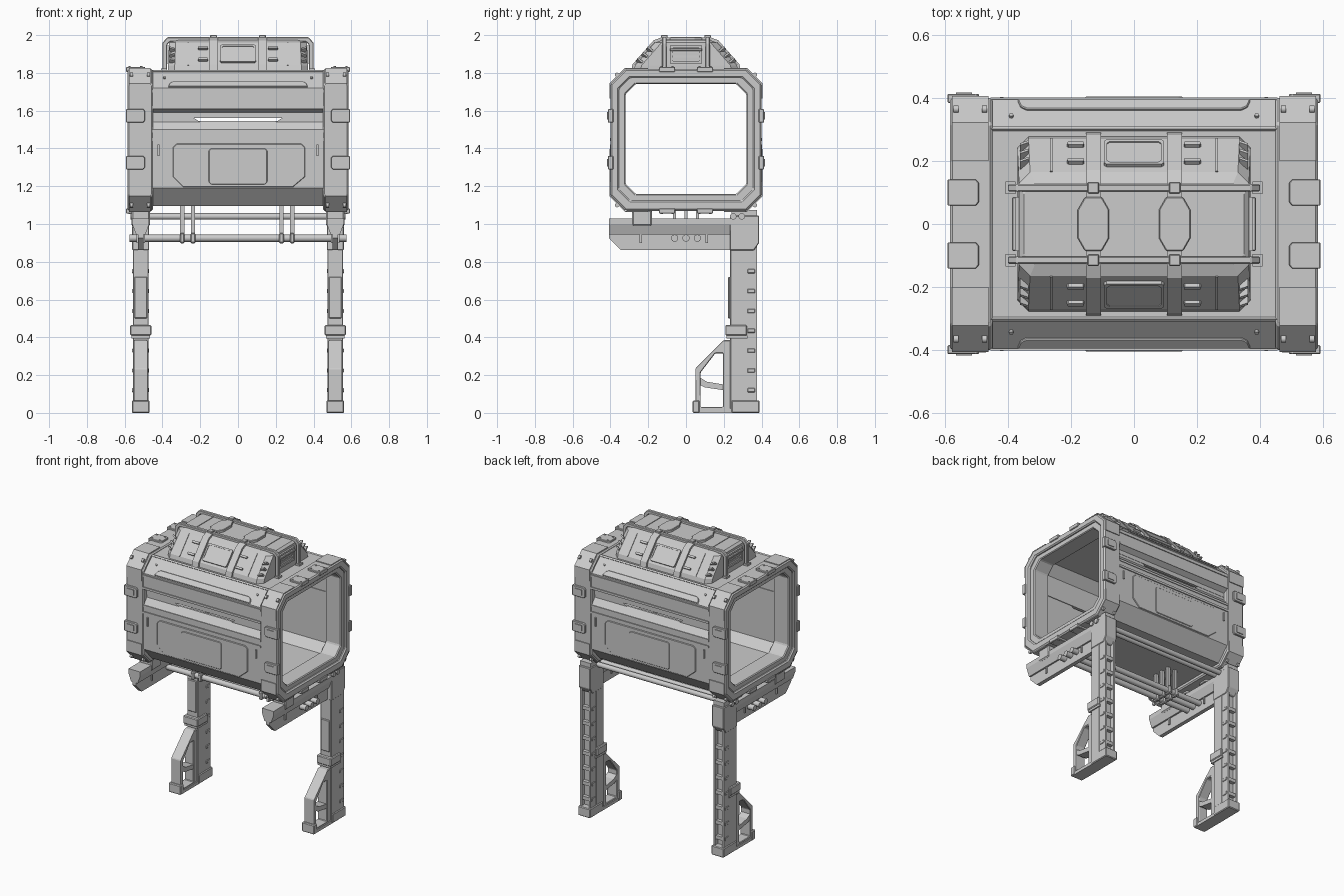
import bpy, bmesh
from math import cos, sin, pi, atan2
from mathutils import Matrix, Vector

I = Matrix.Identity(4)

def loft(name, rings, closed=False, mat=I, smooth=False, bevel=0):
    """Skin a list of equal-length point rings; cap the ends unless closed."""
    bm = bmesh.new()
    vs = [[bm.verts.new(mat @ Vector(p)) for p in r] for r in rings]
    n = len(vs[0])
    for i in range(len(vs) if closed else len(vs) - 1):
        a, b = vs[i], vs[(i + 1) % len(vs)]
        for j in range(n):
            f = bm.faces.new((a[j], a[(j + 1) % n], b[(j + 1) % n], b[j]))
            f.smooth = smooth
    if not closed:
        bm.faces.new(vs[0][::-1])
        bm.faces.new(vs[-1])
    bmesh.ops.recalc_face_normals(bm, faces=bm.faces)
    me = bpy.data.meshes.new(name)
    bm.to_mesh(me)
    bm.free()
    ob = bpy.data.objects.new(name, me)
    bpy.context.collection.objects.link(ob)
    if bevel:
        m = ob.modifiers.new("bevel", 'BEVEL')
        m.width, m.segments, m.limit_method = bevel, 1, 'ANGLE'
    return ob

def at(pts, axis, d):
    return [{'X': (d, u, v), 'Y': (u, d, v), 'Z': (u, v, d)}[axis] for u, v in pts]

def prism(name, pts, axis, a, b, **k):
    return loft(name, [at(pts, axis, a), at(pts, axis, b)], **k)

def tube(name, outer, inner, axis, a, b, **k):
    return loft(name, [at(outer, axis, a), at(outer, axis, b), at(inner, axis, b), at(inner, axis, a)], closed=True, **k)

def rect(u0, u1, v0, v1):
    return [(u0, v0), (u1, v0), (u1, v1), (u0, v1)]

def octa(hu, hv, c, cu=0, cv=0):
    q = [(hu, hv - c), (hu - c, hv), (c - hu, hv), (-hu, hv - c),
         (-hu, c - hv), (c - hu, -hv), (hu - c, -hv), (hu, c - hv)]
    return [(u + cu, v + cv) for u, v in q]

def box(name, x0, x1, y0, y1, z0, z1, **k):
    return prism(name, rect(x0, x1, y0, y1), 'Z', z0, z1, **k)

def rod(name, axis, u, v, r, a, b, n=16, **k):
    pts = [(u + r * cos(2 * pi * i / n), v + r * sin(2 * pi * i / n)) for i in range(n)]
    return prism(name, pts, axis, a, b, smooth=True, **k)

def face_mat(y, z, ang, back):
    """Local frame on a front surface (x across, y up the face, z outward), or its back twin."""
    return Matrix.Rotation(pi if back else 0, 4, 'Z') @ Matrix.Translation((0, -y, z)) @ Matrix.Rotation(ang, 4, 'X')

def mirror(pts):
    return pts + [(-u, v) for u, v in pts[::-1]]

# pod shell: upper and lower halves separated by a viewing slit
prism("shell_upper", mirror([(.345, 1.56), (.345, 1.71), (.29, 1.775)]) [:3] +
      [(-.29, 1.775), (-.345, 1.71), (-.345, 1.56), (-.365, 1.56), (-.365, 1.59), (-.395, 1.61), (-.395, 1.72), (-.30, 1.81),
       (.30, 1.81), (.395, 1.72), (.395, 1.61), (.365, 1.59), (.365, 1.56)], 'X', -.46, .46)
prism("shell_lower", [(.345, 1.545), (.345, 1.19), (.29, 1.135), (-.29, 1.135), (-.345, 1.19), (-.345, 1.545),
      (-.36, 1.545), (-.395, 1.50), (-.395, 1.19), (-.31, 1.095), (.31, 1.095), (.395, 1.19), (.395, 1.50), (.36, 1.545)], 'X', -.46, .46)

for back in (0, 1):
    wall = face_mat(.395, 0, pi / 2, back)
    roof = face_mat(.395, 1.72, atan2(.09, .095), back)
    # wall panels, ledges and slit fillers
    hatch = [(-.345, 1.25), (-.29, 1.195), (.29, 1.195), (.355, 1.25), (.355, 1.405), (.335, 1.425), (-.325, 1.425), (-.345, 1.405)]
    prism("wall_hatch", hatch, 'Z', -.01, .006, mat=wall, bevel=.003)
    prism("hatch_inset", octa(.155, .095, .012, 0, 1.305), 'Z', 0, .010, mat=wall, bevel=.003)
    for z0, z1, t in ((1.44, 1.455, .007), (1.485, 1.50, .005), (1.61, 1.625, .006), (1.695, 1.71, .006)):
        prism("wall_ledge", rect(-.455, .455, z0, z1), 'Z', -.01, t, mat=wall)
    for s in (-1, 1):
        prism("slit_filler", [(s * .20, 1.54), (s * .455, 1.54), (s * .455, 1.565), (s * .24, 1.565)], 'Z', -.045, -.032, mat=wall)
        prism("wall_latch", rect(s * .415, s * .425, 1.36, 1.42), 'Z', 0, .008, mat=wall)
        rod("roof_bolt", 'Z', s * .39, .075, .007, 0, .01, 8, mat=roof)
    # sloped roof plate and roof edge ridge
    prism("roof_plate", [(-.37, .005), (.37, .005), (.36, .035), (.34, .048), (-.34, .048), (-.36, .035)], 'Z', -.01, .008, mat=roof, bevel=.003)
    prism("roof_ridge", rect(-.455, .455, .122, .134), 'Z', -.01, .006, mat=roof)

# end frames
for s in (-1, 1):
    outer, mid, hole = octa(.40, .375, .08, 0, 1.445), octa(.355, .325, .06, 0, 1.45), octa(.32, .292, .055, 0, 1.45)
    tube("end_frame", outer, mid, 'X', s * .45, s * .585, bevel=.008)
    tube("opening_rim", octa(.36, .33, .06, 0, 1.45), hole, 'X', s * .45, s * .57, bevel=.006)
    for sy in (-1, 1):
        for sz in (-1, 1):
            # raised corner covers
            cap = [(.20, .375), (.20, .381), (.323, .381), (.406, .298), (.406, .22), (.40, .22), (.40, .295), (.32, .375)]
            prism("corner_cover", [(sy * u, 1.445 + sz * v) for u, v in cap], 'X', s * .462, s * .578)
            for x in (.475, .565):
                rod("corner_bolt", 'X', sy * .365, 1.445 + sz * .345, .012, s * x - .008, s * x + .008, 8)
        # clamps on top, bottom and walls
        for z, d in ((1.805, 1), (1.083, -1)):
            y = sy * .10
            prism("frame_clamp", [(s * .492, y - .03), (s * .502, y - .042), (s * .592, y - .042), (s * .592, y + .042), (s * .502, y + .042), (s * .492, y + .03)],
                  'Z', z, z + d * .027, bevel=.003)
            for dx in (.512, .575):
                for dy in (-.028, .028):
                    rod("clamp_bolt", 'Z', s * dx, y + dy, .006, z, z + d * .031, 8)
        for z in (1.325, 1.573):
            prism("wall_clamp", [(s * .492, z - .025), (s * .502, z - .036), (s * .592, z - .036), (s * .592, z + .036), (s * .502, z + .036), (s * .492, z + .025)],
                  'Y', sy * .385, sy * .413, bevel=.003)
            box("clamp_boss", s * .515, s * .565, sy * .41, sy * .418, z - .02, z + .02)

# roof equipment case
prof = [(.37, .28, 1.80), (.37, .27, 1.84), (.365, .165, 1.96), (.35, .13, 1.973)]
loft("roof_case", [at(octa(x, y, .035), 'Z', z) for x, y, z in prof])
for back in (0, 1):
    slope = face_mat(.27, 1.84, atan2(.12, .105), back)
    prism("case_panel", octa(.095, .06, .008, 0, .075), 'Z', -.01, .008, mat=slope, bevel=.003)
    tube("case_panel_trim", octa(.095, .06, .008, 0, .075), octa(.085, .05, .008, 0, .075), 'Z', 0, .012, mat=slope)
    for s in (-1, 1):
        prism("case_seam", rect(s * .259, s * .267, 0, .16), 'Z', -.01, .004, mat=slope)
        for t in (.035, .115):
            prism("case_grip", octa(.027, .007, .004, s * .185, t), 'Z', -.01, .014, mat=slope)
        for t in (.02, .06, .10):
            prism("corner_hook", [(s * .335, t), (s * .362, t + .014), (s * .362, t + .024), (s * .335, t + .01)], 'Z', -.02, .012, mat=slope)
for s in (-1, 1):
    # strap over the case with widened centre plate
    strap = mirror([(.293, 1.80), (.283, 1.845), (.172, 1.972), (.132, 1.987)]) + mirror([(.12, 1.96), (.15, 1.95), (.25, 1.84), (.26, 1.80)])[::-1]
    prism("case_strap", [p for p in strap[:8]] + [(-.26, 1.80), (-.25, 1.84), (-.15, 1.95), (-.12, 1.96), (.12, 1.96), (.15, 1.95), (.25, 1.84), (.26, 1.80)],
          'X', s * .105, s * .153)
    plate = [(.05, .045), (.027, .085), (-.027, .085), (-.05, .045), (-.05, -.045), (-.027, -.085), (.027, -.085), (.05, -.045)]
    prism("strap_plate", [(u + s * .129, v) for u, v in plate], 'Z', 1.965, 1.990, bevel=.003)
    box("top_seam", s * .259, s * .267, -.13, .13, 1.965, 1.977)
    # side vent and handle
    tube("vent_frame", rect(-.085, .085, 1.85, 1.945), rect(-.07, .07, 1.862, 1.933), 'X', s * .35, s * .378)
    for z in (1.875, 1.898, 1.921):
        box("vent_slat", s * .35, s * .373, -.07, .07, z - .006, z + .006)
    box("case_handle", s * .373, s * .387, -.085, .085, 1.915, 1.93, bevel=.003)
    # roll rails along the case
    y = s * .115
    rail = [(-.40, 1.80), (-.40, 1.96), (-.372, 1.99), (.372, 1.99), (.40, 1.96), (.40, 1.80),
            (.375, 1.80), (.375, 1.95), (.36, 1.965), (-.36, 1.965), (-.375, 1.95), (-.375, 1.80)]
    prism("roll_rail", rail, 'Y', y - .012, y + .012, bevel=.004)
    for x in (-.129, .129):
        box("rail_clip", x - .018, x + .018, y - .018, y + .018, 1.96, 2.0, bevel=.003)
    for x in (-.392, .392):
        box("rail_foot", x - .016, x + .016, y - .02, y + .02, 1.80, 1.822)

# undercarriage: legs, beams and feet
for s in (-1, 1):
    c = s * .515
    bx = lambda n, hw, y0, y1, z0, z1, **k: box(n, c - hw, c + hw, y0, y1, z0, z1, **k)
    # column, rear ladder channel and head
    bx("leg_column", .042, .233, .318, 0, 1.04, bevel=.004)
    bx("leg_spine", .038, .31, .345, 0, 1.0)
    for e in (-1, 1):
        box("ladder_lip", c + e * .027, c + e * .041, .315, .375, 0, .95)
    for i in range(7):
        z = .12 + i * .105
        bx("ladder_rung", .03, .34, .37, z - .012, z + .012)
        bx("ladder_tab", .045, .325, .365, z - .011, z + .011, bevel=.003)
    prism("leg_head", [(.232, .86), (.36, .86), (.387, .90), (.387, 1.045), (.232, 1.045)], 'X', c - .045, c + .045, bevel=.004)
    bx("leg_collar", .056, .208, .322, .41, .465, bevel=.005)
    bx("collar_lip", .05, .215, .326, .395, .41)
    bx("front_plate", .034, .223, .235, .50, .72, bevel=.004)
    # foot and open gusset
    bx("foot_rear", .047, .24, .39, 0, .065, bevel=.005)
    bx("foot_toe", .047, .035, .072, 0, .065, bevel=.005)
    bx("foot_sole", .043, .05, .25, 0, .022)
    tube("gusset", [(.05, 0), (.05, .235), (.20, .385), (.245, .385), (.245, 0)],
         [(.078, .03), (.078, .215), (.155, .315), (.195, .315), (.195, .03)], 'X', c - .036, c + .036, bevel=.004)
    prism("gusset_brace", [(.07, .15), (.10, .135), (.20, .12), (.20, .15), (.11, .165), (.07, .19)], 'X', c - .034, c + .034)
    # cantilever beam with flange, web and ribs
    prism("beam_flange", [(c - .045, 1.03), (c + .045, 1.03), (c + .045, 1.0), (c + .025, .945), (c - .025, .945), (c - .045, 1.0)], 'Y', -.408, .24)
    prism("beam_web", [(-.408, .96), (-.408, .925), (-.345, .862), (.24, .862), (.24, .96)], 'X', c - .014, c + .014)
    for y in (-.24, .11):
        bx("beam_rib", .022, y - .006, y + .006, .90, .95)
    bx("beam_mount", .05, -.285, -.18, .99, 1.075, bevel=.008)
    bx("beam_mount_tip", .03, -.26, -.205, .975, 1.0)
    bx("rear_mount", .04, .24, .375, 1.04, 1.075)
# cross pipes and hangers
for y in (-.06, 0, .06):
    rod("cross_pipe", 'X', y, .925, .019, -.575, .575)
    for x in (-.295, -.238, .23, .287):
        box("pipe_hanger", x - .011, x + .011, y - .008, y + .008, .94, 1.10)
        box("pipe_clip", x - .013, x + .013, y - .025, y + .025, .898, .952, bevel=.006)
for y in (.25, .295):
    rod("rear_pipe", 'X', y, 1.04, .017, -.57, .57)
